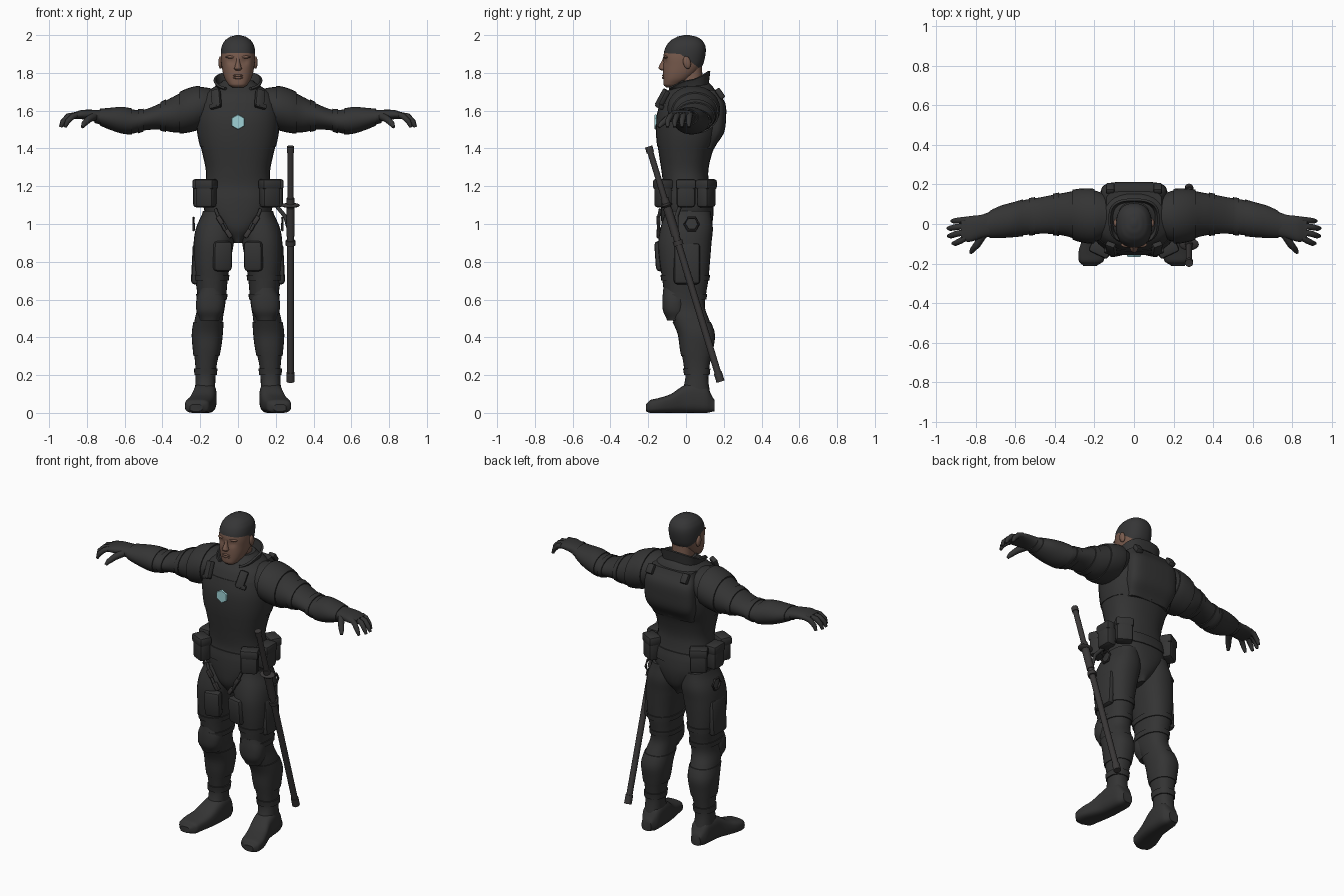
import bpy, bmesh, math
from mathutils import Vector, Matrix, Euler

cube = bpy.data.objects.get("Cube")
if cube:
    bpy.data.objects.remove(cube)


def material(name, red, green, blue):
    mat = bpy.data.materials.new(name)
    mat.use_nodes = True
    mat.diffuse_color = (red, green, blue, 1)
    mat.node_tree.nodes["Principled BSDF"].inputs["Base Color"].default_value = mat.diffuse_color
    return mat


SUIT = material("charcoal suit", .034, .034, .034)
HAIR = material("dark hair", .036, .036, .037)
SKIN = material("brown skin", .19, .105, .075)
LIGHT = material("pale cyan light", .35, .65, .68)
METAL = material("dark gunmetal", .042, .039, .039)
created = []


def finish(bm, name, mats, pair=False):
    """Turn a bmesh into one object, or into a left and a right one."""
    bmesh.ops.recalc_face_normals(bm, faces=bm.faces)
    for side in (("left_", "right_") if pair else ("",)):
        if side == "right_":
            bmesh.ops.scale(bm, vec=(-1, 1, 1), verts=bm.verts)
            bmesh.ops.reverse_faces(bm, faces=bm.faces)
        mesh = bpy.data.meshes.new(side + name)
        bm.to_mesh(mesh)
        for mat in mats if isinstance(mats, list) else [mats]:
            mesh.materials.append(mat)
        obj = bpy.data.objects.new(side + name, mesh)
        bpy.context.collection.objects.link(obj)
        created.append(obj)
    bm.free()


def bridge(rings, closed=False):
    """Join rings of points into a capped (or closed) skin."""
    bm = bmesh.new()
    loops = [[bm.verts.new(p) for p in ring] for ring in rings]
    count = len(loops[0])
    for low, high in zip(loops, loops[1:] + (loops[:1] if closed else [])):
        for i in range(count):
            j = (i + 1) % count
            bm.faces.new((low[i], low[j], high[j], high[i]))
    if not closed:
        bm.faces.new(loops[0])
        bm.faces.new(loops[-1])
    return bm


def sample(rows, t):
    """Smoothly interpolate the section bounds at position t."""
    last = len(rows) - 1
    i = max(k for k in range(last) if k == 0 or rows[k][0] <= t)
    a, b, c, d = (rows[min(max(k, 0), last)] for k in (i - 1, i, i + 1, i + 2))
    u = (t - b[0]) / (c[0] - b[0])
    return [.5 * (2 * q + (r - p) * u + (2 * p - 5 * q + 4 * r - s) * u * u
                  + (3 * q - p - 3 * r + s) * u ** 3)
            for p, q, r, s in zip(a[1:], b[1:], c[1:], d[1:])]


def loft(axis, rows, power=.85, sides=28, steps=4, span=None, grow=0):
    """Rows are (position, low, high, low, high) across the given axis."""
    if span:
        stops = [span[0] + (span[1] - span[0]) * k / 8 for k in range(9)]
    else:
        stops = [a[0] + (b[0] - a[0]) * k / steps for a, b in zip(rows, rows[1:]) for k in range(steps)]
        stops.append(rows[-1][0])
    rings = []
    for t in stops:
        a0, a1, b0, b1 = sample(rows, t)
        ring = []
        for k in range(sides):
            c, s = math.cos(math.tau * k / sides), math.sin(math.tau * k / sides)
            a = (a0 + a1) / 2 + ((a1 - a0) / 2 + grow) * math.copysign(abs(c) ** power, c)
            b = (b0 + b1) / 2 + ((b1 - b0) / 2 + grow) * math.copysign(abs(s) ** power, s)
            ring.append({"x": (t, a, b), "y": (a, t, b), "z": (a, b, t)}[axis])
        rings.append(ring)
    return bridge(rings)


def centred(rows):
    return [(z, -w, w, front, back) for z, w, front, back in rows]


def tube(points, radii, sides=10, closed=False):
    points = [Vector(p) for p in points]
    n, rings = len(points), []
    for i, p in enumerate(points):
        ahead = points[(i + 1) % n] if closed else points[min(i + 1, n - 1)]
        behind = points[i - 1] if closed else points[max(i - 1, 0)]
        turn = (ahead - behind).to_track_quat("Z", "X")
        r = radii[i] if isinstance(radii, list) else radii
        rings.append([p + turn @ Vector((r * math.cos(math.tau * k / sides),
                                         r * math.sin(math.tau * k / sides), 0)) for k in range(sides)])
    return bridge(rings, closed)


def box(centre, size, turn=(0, 0, 0), bevel=.012):
    bm = bmesh.new()
    rotation = Euler([math.radians(a) for a in turn]).to_matrix().to_4x4()
    bmesh.ops.create_cube(bm, size=1, matrix=Matrix.Diagonal((*size, 1)))
    bmesh.ops.bevel(bm, geom=bm.edges[:], offset=bevel, segments=2, profile=.5, affect="EDGES")
    bm.transform(Matrix.Translation(centre) @ rotation)
    return bm


def ball(centre, size, turn=0):
    bm = bmesh.new()
    matrix = Matrix.Translation(centre) @ Matrix.Rotation(math.radians(turn), 4, "X") @ Matrix.Diagonal((*size, 1))
    bmesh.ops.create_uvsphere(bm, u_segments=16, v_segments=10, radius=1, matrix=matrix)
    return bm


# Torso, belt and vest
torso = centred([(.9, .02, -.09, .09), (.97, .1, -.125, .13), (1.05, .17, -.132, .145),
                 (1.13, .185, -.13, .14), (1.2, .175, -.122, .125), (1.28, .17, -.13, .118),
                 (1.38, .19, -.145, .14), (1.46, .21, -.155, .175), (1.56, .22, -.155, .195),
                 (1.64, .21, -.135, .19), (1.69, .18, -.11, .165), (1.73, .12, -.07, .14), (1.76, .08, -.04, .11)])
finish(loft("z", torso), "torso", SUIT)
finish(loft("z", torso, span=(1.11, 1.18), grow=.006), "belt", SUIT)
finish(loft("z", torso, span=(1.41, 1.64), grow=.003), "chest_vest", SUIT)
back = centred([(1.4, .14, .05, .15), (1.48, .165, .05, .2), (1.56, .17, .05, .212),
                (1.64, .165, .05, .208), (1.71, .14, .05, .165)])
finish(loft("z", back, power=.5), "back_plate", SUIT)
finish(box((.115, -.125, 1.665), (.05, .03, .1), (-25, 15, 20), .008), "front_strap", SUIT, True)
finish(box((.12, -.14, 1.625), (.06, .03, .025), (-15, 15, 20), .006), "front_buckle", SUIT, True)
finish(box((.12, .18, 1.69), (.045, .03, .06), (35, 0, 0), .008), "back_buckle", SUIT, True)

# Hexagonal chest light
bm = bmesh.new()
bmesh.ops.create_cone(bm, cap_ends=True, segments=6, radius1=.041, radius2=.038, depth=.009,
                      matrix=Matrix.Translation((0, -.161, 1.54)) @ Matrix.Rotation(math.pi / 2, 4, "X"))
finish(bm, "chest_light", LIGHT)

# Open collar, tall at the back and low at the front
bm = bmesh.new()
strip = []
for k in range(33):
    angle = math.radians(-152 + 304 * k / 32)
    s, c = math.sin(angle), math.cos(angle)
    across = math.copysign(abs(s) ** .7, s)
    along = math.copysign(abs(c) ** .7, c)
    depth = .085 if c > 0 else .115
    top = 1.765 + .045 * c
    strip.append([bm.verts.new((r * across, .025 + depth * along * (.9 + lift), z))
                  for r, lift, z in ((.105, 0, 1.66), (.1, .05, 1.72), (.118, .18, top))])
for a, b in zip(strip, strip[1:]):
    for i in range(2):
        bm.faces.new((a[i], b[i], b[i + 1], a[i + 1]))
bmesh.ops.recalc_face_normals(bm, faces=bm.faces)
bmesh.ops.solidify(bm, geom=bm.faces[:], thickness=.012)
finish(bm, "collar", SUIT)

# Head with eye sockets and a cut hairline
neck = centred([(1.66, .07, -.05, .1), (1.74, .062, -.04, .09), (1.83, .062, -.03, .085)])
finish(loft("z", neck), "neck", SKIN)
head = centred([(1.722, .03, -.105, -.05), (1.735, .048, -.118, -.03), (1.765, .068, -.12, .02),
                (1.8, .08, -.121, .06), (1.84, .087, -.12, .088), (1.88, .091, -.12, .1),
                (1.92, .09, -.114, .105), (1.95, .083, -.1, .1), (1.975, .066, -.077, .083),
                (1.992, .04, -.045, .055), (2, .012, -.01, .02)])
bm = loft("z", head, sides=40)
for v in bm.verts:
    if v.co.y < 0:
        for side in (-1, 1):
            gap = (v.co - Vector((.036 * side, -.11, 1.862))).length
            v.co.y += .011 * math.exp(-(gap / .018) ** 2)
hairline = [(Vector((0, -.03, 1.9)), Vector((0, .06, 1))), (Vector((0, -.03, 1.9)), Vector((0, .75, 1)))]
for point, normal in hairline:
    bmesh.ops.bisect_plane(bm, geom=bm.verts[:] + bm.edges[:] + bm.faces[:], plane_co=point, plane_no=normal)
for f in bm.faces:
    f.material_index = int(any((f.calc_center_median() - p).dot(n) > 0 for p, n in hairline))
finish(bm, "head", [SKIN, HAIR])
nose = centred([(1.812, .012, -.13, -.1), (1.822, .02, -.144, -.1), (1.835, .016, -.143, -.1),
                (1.86, .01, -.13, -.1), (1.885, .009, -.12, -.1)])
finish(loft("z", nose, power=1, sides=12), "nose", SKIN)
finish(ball((.036, -.104, 1.884), (.03, .015, .008)), "brow", SKIN, True)
finish(ball((.092, .005, 1.855), (.012, .02, .034), 12), "ear", SKIN, True)
for name, z in (("upper_lip", 1.786), ("lower_lip", 1.774)):
    finish(ball((0, -.116, z), (.027, .011, .007)), name, SKIN)

# Arms, shoulder pads and gauntlets
arm = [(.12, -.06, .14, 1.56, 1.715), (.2, -.09, .17, 1.51, 1.725), (.27, -.085, .172, 1.49, 1.71),
       (.34, -.062, .16, 1.485, 1.675), (.42, -.05, .145, 1.5, 1.635), (.5, -.05, .13, 1.495, 1.605),
       (.55, -.056, .122, 1.48, 1.605), (.61, -.062, .105, 1.483, 1.615), (.68, -.066, .085, 1.505, 1.61),
       (.76, -.065, .05, 1.535, 1.603)]
finish(loft("x", arm, power=1), "arm", SUIT, True)
for name, lo, hi, grow in (("shoulder_pad", .2, .31, .007), ("sleeve_band", .38, .41, .006),
                           ("elbow_band", .5, .53, .006), ("gauntlet", .56, .73, .005)):
    finish(loft("x", arm, power=1, span=(lo, hi), grow=grow), name, SUIT, True)

# Gloved hands
palm = [(.73, -.065, .055, 1.535, 1.603), (.78, -.075, .045, 1.548, 1.605),
        (.83, -.09, .04, 1.555, 1.603), (.875, -.085, .032, 1.555, 1.59)]
finish(loft("x", palm), "hand", SUIT, True)
for name, base, tip, reach in (("little_finger", .022, .015, .92), ("ring_finger", -.01, -.022, .94),
                               ("middle_finger", -.04, -.06, .938), ("index_finger", -.07, -.098, .915)):
    mid = (base + tip) / 2
    path = [(.85, base, 1.578), (reach - .04, mid, 1.57), (reach - .012, tip, 1.542), (reach, tip, 1.513)]
    finish(tube(path, [.016, .016, .014, .008]), name, SUIT, True)
finish(tube([(.76, -.05, 1.57), (.79, -.1, 1.555), (.815, -.13, 1.53), (.825, -.145, 1.512)],
            [.022, .019, .015, .008]), "thumb", SUIT, True)

# Legs with knee pads, boot cuffs and straps
leg = [(.08, .12, .23, -.03, .13), (.18, .12, .225, -.004, .118), (.25, .113, .226, -.012, .125),
       (.34, .095, .235, -.028, .14), (.42, .085, .24, -.04, .148), (.5, .08, .228, -.075, .12),
       (.56, .07, .215, -.108, .1), (.62, .062, .215, -.115, .105), (.7, .055, .225, -.125, .118),
       (.8, .04, .235, -.14, .127), (.9, .022, .235, -.147, .135), (.98, .012, .222, -.135, .142),
       (1.07, .03, .185, -.11, .13)]
finish(loft("z", leg), "leg", SUIT, True)
for name, lo, hi, grow in (("ankle_strap", .2, .235, .007), ("boot_shaft", .3, .48, .005),
                           ("knee_strap", .6, .63, .006), ("thigh_strap", .7, .73, .006)):
    finish(loft("z", leg, span=(lo, hi), grow=grow), name, SUIT, True)
knee = [(.49, .1, .2, -.1, 0), (.54, .075, .22, -.122, 0), (.6, .07, .22, -.125, 0), (.66, .09, .2, -.12, 0)]
finish(loft("z", knee), "knee_pad", SUIT, True)
finish(box((.083, -.128, .83), (.1, .06, .16), (4, 0, -12), .02), "front_thigh_pocket", SUIT, True)
finish(box((.222, .005, .79), (.045, .14, .22), (0, -3, 0), .02), "side_thigh_pocket", SUIT, True)

# Boots
foot = [(-.213, .19, .255, .008, .045), (-.19, .155, .278, 0, .068), (-.14, .142, .28, 0, .08),
        (-.08, .128, .262, 0, .1), (-.02, .117, .243, 0, .14), (.04, .113, .235, 0, .16),
        (.11, .117, .225, 0, .14), (.15, .14, .205, .008, .07)]
finish(loft("y", foot, power=.65), "boot", SUIT, True)

# Belt pouches with flaps
for name, x, y, turn in (("front_pouch", .168, -.122, 25), ("side_pouch", .203, 0, 90), ("back_pouch", .165, .108, 150)):
    spin = (0, 0, turn)
    finish(box((x, y, 1.155), (.1, .07, .135), spin, .018), name, SUIT, True)
    finish(box((x, y, 1.21), (.108, .078, .055), spin, .014), name + "_flap", SUIT, True)

# Hanging harness straps with clips
finish(tube([(.12, -.135, 1.08), (.1, -.145, 1.03), (.07, -.145, .97), (.035, -.135, .93)], .009), "harness_strap", SUIT, True)
for name, x, z in (("upper_clip", .095, 1.02), ("lower_clip", .05, .95)):
    finish(box((x, -.145, z), (.026, .022, .05), (0, 32, 0), .006), name, METAL, True)
loop = [(.235, .03 + .038 * math.cos(math.tau * k / 6), 1 + .038 * math.sin(math.tau * k / 6)) for k in range(6)]
finish(tube(loop, .007, 8, True), "belt_ring", METAL, True)

# Sheathed sword slung on the left hip
top, tip = Vector((.278, -.198, 1.41)), Vector((.278, .183, .165))
for name, start, end, radius in (("sword_grip", 0, .25, .016), ("sword_pommel", 0, .025, .02),
                                 ("sword_collar", .22, .25, .021), ("scabbard", .25, 1, .018),
                                 ("scabbard_throat", .26, .38, .023), ("scabbard_band", .4, .42, .026),
                                 ("scabbard_tip", .96, 1, .022)):
    finish(tube([top.lerp(tip, start), top.lerp(tip, end)], radius, 14), name, METAL)
guard = ball((0, 0, 0), (.05, .032, .011))
guard.transform(Matrix.Translation(top.lerp(tip, .25)) @ Matrix.Rotation(math.radians(17), 4, "X"))
finish(guard, "sword_guard", METAL)
finish(tube([(.2, -.03, 1.1), (.25, -.05, 1.04), (.275, -.05, .95), (.27, -.03, .9)], .011), "sword_hanger", SUIT)

# Smooth shading with sharp creases
bpy.ops.object.select_all(action="DESELECT")
for obj in created:
    obj.select_set(True)
bpy.context.view_layer.objects.active = created[0]
bpy.ops.object.shade_smooth_by_angle(angle=math.radians(40))
